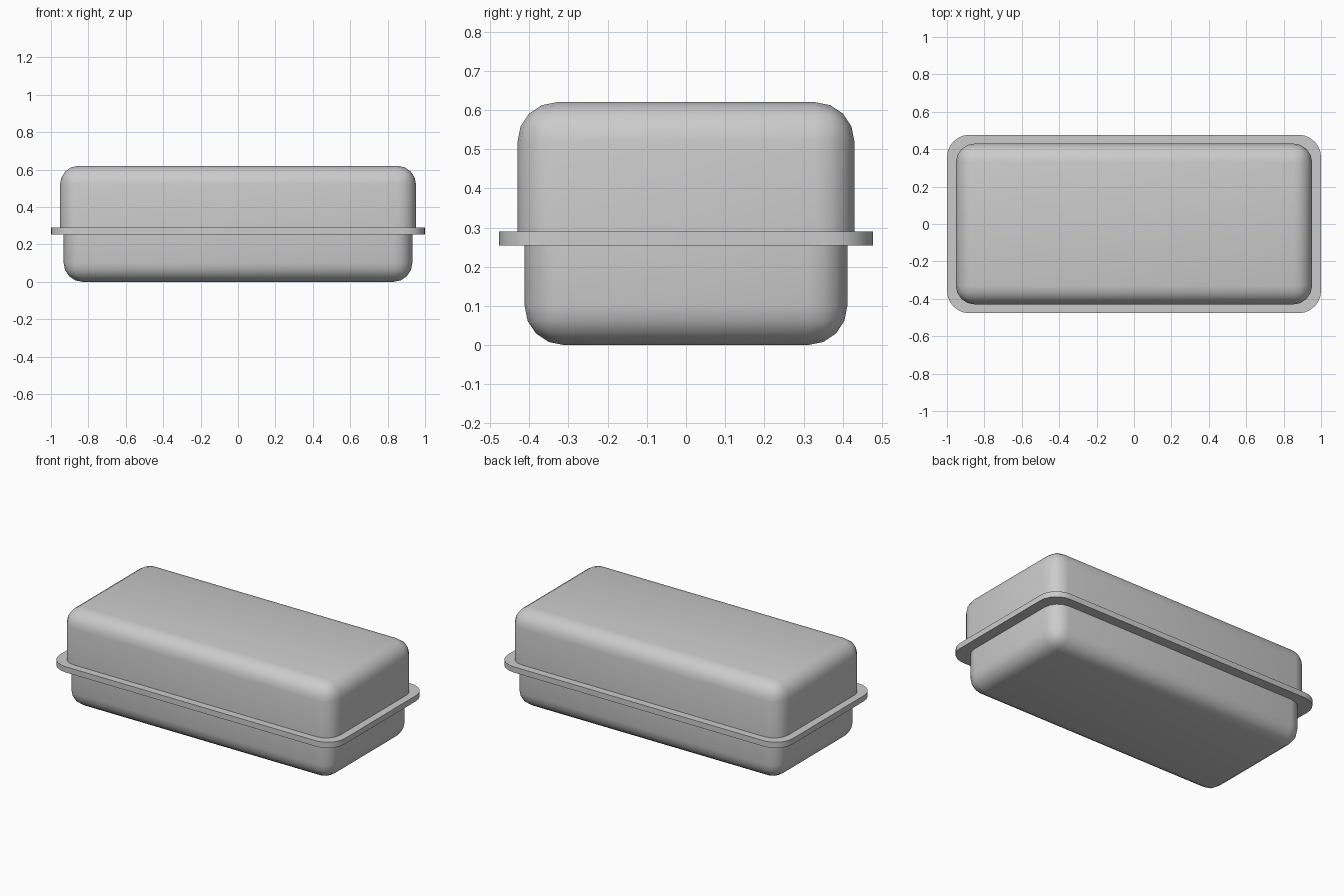
import bpy, bmesh

if "Cube" in bpy.data.objects:
    bpy.data.objects.remove(bpy.data.objects["Cube"])


def rounded_box(name, hx, hy, z0, z1, radius, segments, open_side=None, only_vertical=False):
    """Box with rounded upright corners; the rim on the closed side is rounded too."""
    bm = bmesh.new()
    bmesh.ops.create_cube(bm, size=2)
    for v in bm.verts:
        v.co = (v.co.x * hx, v.co.y * hy, z1 if v.co.z > 0 else z0)
    rim_z = z0 if open_side == "top" else z1
    edges = []
    for e in bm.edges:
        za, zb = e.verts[0].co.z, e.verts[1].co.z
        upright = abs(za - zb) > 1e-5
        rim = abs(za - rim_z) < 1e-5 and abs(zb - rim_z) < 1e-5
        if upright or (rim and not only_vertical):
            edges.append(e)
    bmesh.ops.bevel(bm, geom=edges, offset=radius, offset_type='OFFSET',
                    segments=segments, profile=0.5, affect='EDGES')
    if open_side:
        cap_z = z1 if open_side == "top" else z0
        caps = [f for f in bm.faces if all(abs(v.co.z - cap_z) < 1e-5 for v in f.verts)]
        bmesh.ops.delete(bm, geom=caps, context='FACES')
    bmesh.ops.recalc_face_normals(bm, faces=bm.faces[:])
    mesh = bpy.data.meshes.new(name)
    bm.to_mesh(mesh)
    bm.free()
    obj = bpy.data.objects.new(name, mesh)
    bpy.context.collection.objects.link(obj)
    bpy.ops.object.select_all(action='DESELECT')
    obj.select_set(True)
    bpy.context.view_layer.objects.active = obj
    bpy.ops.object.shade_smooth_by_angle()
    return obj


# Lower tray, seated against the underside of the flange
rounded_box("lower_tray", 0.932, 0.412, 0.0, 0.254, 0.1, 4, open_side="top")
# Thin flange running around the joint
rounded_box("flange", 1.0, 0.477, 0.254, 0.29, 0.12, 6, only_vertical=True)
# Upper lid, slightly larger than the tray
rounded_box("upper_lid", 0.952, 0.43, 0.29, 0.62, 0.1, 4, open_side="bottom")
